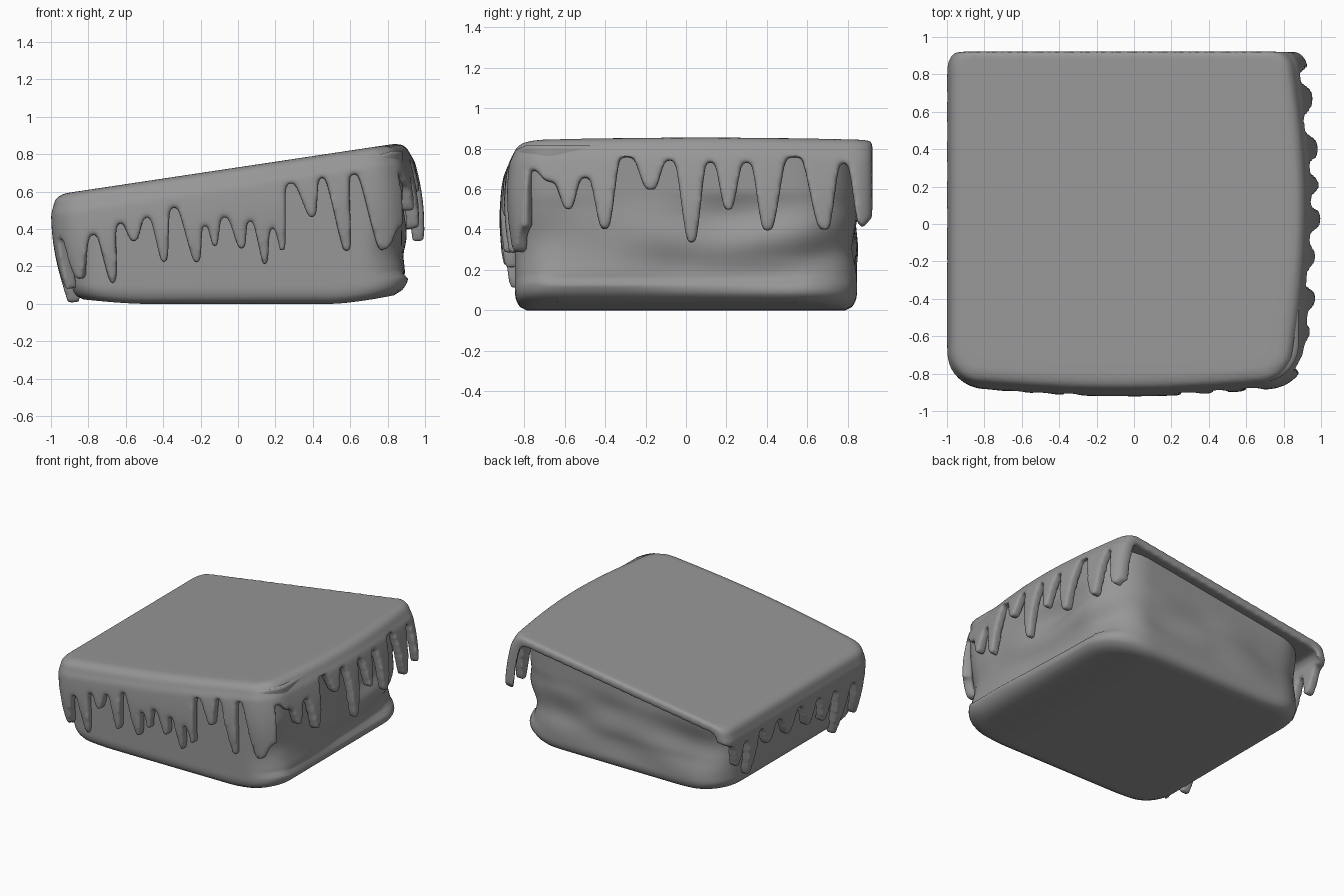
import bpy, bmesh, math
from mathutils import Vector, noise

if "Cube" in bpy.data.objects:
    bpy.data.objects.remove(bpy.data.objects["Cube"])

grey = bpy.data.materials.new("mid_grey")
grey.diffuse_color = (0.31, 0.31, 0.31, 1)
grey.use_nodes = True
grey.node_tree.nodes["Principled BSDF"].inputs["Base Color"].default_value = grey.diffuse_color

def ztop(x):
    return 0.73 + 0.15 * x          # sloping top plane

def make(name, bm):
    bmesh.ops.recalc_face_normals(bm, faces=bm.faces)
    me = bpy.data.meshes.new(name)
    bm.to_mesh(me)
    bm.free()
    me.materials.append(grey)
    for p in me.polygons:
        p.use_smooth = True
    ob = bpy.data.objects.new(name, me)
    bpy.context.collection.objects.link(ob)
    return ob

# Body: rounded block under the icing, worn on its sides
bm = bmesh.new()
bmesh.ops.create_cube(bm, size=2)
bmesh.ops.subdivide_edges(bm, edges=bm.edges[:], cuts=35, use_grid_fill=True)
X0, X1, Y, RZ = -0.89, 0.88, 0.845, 0.09
for v in bm.verts:
    p = v.co.copy()
    x = X0 + (p.x + 1) / 2 * (X1 - X0)
    y = p.y * Y
    z = (p.z + 1) / 2 * (ztop(x) - 0.045)
    # round the upright corners (widest at the back), then the bottom rim
    r = (0.32 if x > 0 else 0.25) if y > 0 else 0.2
    cx, cy = min(max(x, X0 + r), X1 - r), min(max(y, -Y + r), Y - r)
    dx, dy = x - cx, y - cy
    m, l = max(abs(dx), abs(dy)), math.hypot(dx, dy)
    if l > 1e-6:
        x, y = cx + dx * m / l, cy + dy * m / l
    if z < RZ:
        k = 0.07 * (1 - math.sqrt(max(0, 1 - (1 - z / RZ) ** 2)))
        x, y = x * (1 - k), y * (1 - k)
    lift = 0.06 if x > 0 else 0.03
    z += lift * (max(0, abs(x) - 0.5) / 0.38) ** 1.5 * max(0, 1 - z / 0.3)
    # uneven dents on the right and back faces
    n = noise.noise(Vector((x * 2, y * 2.2, z * 4)))
    band = math.sin(math.pi * min(1, max(0, (z - 0.08) / 0.5)))
    if x > 0.6:
        x -= (x - 0.6) / 0.28 * band * (0.02 + 0.08 * n)
        if z < 0.15:
            x += 0.02 * (x - 0.6) / 0.28
    if y > 0.5:
        y -= (y - 0.5) / 0.34 * band * (0.01 + 0.05 * n)
    v.co = (x, y, z)
body = make("cake_body", bm)

# Icing: path round left, front and right sides; (position, height) of tips and notches
LEFT = [(.92, .47), (.86, .45), (.76, .26), (.68, .43), (.58, .12), (.5, .45), (.4, .3), (.28, .44),
        (.15, .28), (.03, .44), (-.1, .25), (-.2, .42), (-.3, .2), (-.4, .4), (-.5, .01),
        (-.62, .38), (-.73, .08)]
FRONT = [(-.91, .36), (-.83, .14), (-.77, .38), (-.67, .12), (-.63, .44), (-.56, .34), (-.48, .47),
         (-.4, .23), (-.34, .52), (-.22, .23), (-.17, .43), (-.13, .31), (-.07, .47), (.02, .3),
         (.07, .46), (.14, .22), (.19, .42), (.23, .29), (.28, .65), (.4, .47), (.45, .68),
         (.58, .29), (.62, .7), (.77, .3), (.82, .7)]
RIGHT = [(-.76, .42), (-.67, .64), (-.58, .5), (-.5, .66), (-.4, .4), (-.3, .78), (-.17, .59),
         (-.08, .74), (.03, .33), (.12, .73), (.21, .49), (.3, .73), (.4, .39), (.53, .78),
         (.69, .4), (.78, .73), (.87, .42), (.92, .46)]
XL, XR, YF, YB, LEAN = -0.925, 0.765, -0.775, 0.922, 0.15
SIDE, FR = YB - YF, XR - XL
ctrl = [(YB - y, ztop(XL) - z) for y, z in LEFT]
for x, z in FRONT:
    d = ztop(x) - z
    ctrl.append((max(SIDE - 0.03, SIDE + x - LEAN * d - XL), d))
ctrl += [(SIDE + FR + max(.02, y - YF), ztop(XR + .08) - z) for y, z in RIGHT]
ctrl.sort()

def drop(s):
    if s <= ctrl[0][0]:
        return ctrl[0][1]
    for (a, da), (b, db) in zip(ctrl, ctrl[1:]):
        if a <= s <= b and b > a:
            t = min(1, max(0, ((s - a) / (b - a) - .14) / .72))
            return da + (db - da) * t * t * (3 - 2 * t)
    return ctrl[-1][1]

def sharp(s):
    if s < SIDE:
        return Vector((XL, YB - s))
    if s < SIDE + FR:
        return Vector((XL + s - SIDE, YF))
    return Vector((XR, YF + s - SIDE - FR))

def path(s, r=0.1):
    for c in (SIDE, SIDE + FR):
        if abs(s - c) < r:
            t = (s - c + r) / (2 * r)
            a, b, e = sharp(c - r), sharp(c), sharp(c + r)
            return a * (1 - t) ** 2 + b * 2 * t * (1 - t) + e * t * t
    return sharp(s)

def bow(s):
    # front and right sides swell in the middle, back corners are rounded in
    b = 0
    if SIDE < s < SIDE + FR:
        b = .045 * math.sin(math.pi * (s - SIDE) / FR)
    elif s >= SIDE + FR:
        b = .075 * math.sin(math.pi * (s - SIDE - FR) / SIDE)
    e = max(0, 1 - min(s, TOTAL - s) / .1)
    return b - .06 * (1 - math.sqrt(1 - e * e))

bm = bmesh.new()
N, TH, TOTAL = 800, 0.07, 2 * SIDE + FR
cols = []
for i in range(N + 1):
    s = TOTAL * i / N
    d = max(0.1, drop(s))
    p = path(s)
    t = (path(min(TOTAL, s + .004)) - path(max(0, s - .004))).normalized()
    n = Vector((t.y, -t.x))
    prof = [(0, 0), (.04, .012), (.062, .035), (.074, .07)]
    hang = []
    for k in range(1, 20):
        h = min(d, .07 + .03 * k)
        hang.append((.075 + .027 * math.sin(min(1, h / .55) * math.pi), h))
    prof += hang
    prof += [(o - TH, h) for o, h in reversed(hang)] + [(-.01, .065)]
    base = p + n * bow(s)
    col = []
    for o, h in prof:
        q = base + n * o
        col.append(bm.verts.new((q.x + LEAN * h, q.y, ztop(base.x + n.x * min(o, .05)) - h)))
    cols.append(col)
for a, b in zip(cols, cols[1:]):
    for j in range(len(a) - 1):
        bm.faces.new((a[j], b[j], b[j + 1], a[j + 1]))
bm.faces.new(cols[0])                 # side ends at the back
bm.faces.new(cols[-1])
bm.faces.new([c[0] for c in cols])    # top sheet
bm.faces.new([c[-1] for c in cols])   # underside of the sheet
bm.faces.new((cols[0][0], cols[-1][0], cols[-1][-1], cols[0][-1]))  # back lip
icing = make("dripping_icing", bm)

# Fuse and soften the icing
rm = icing.modifiers.new("Fuse", 'REMESH')
rm.mode = 'VOXEL'
rm.voxel_size = 0.0125
rm.use_smooth_shade = True
sm = icing.modifiers.new("Soften", 'SMOOTH')
sm.factor = 0.5
sm.iterations = 12
